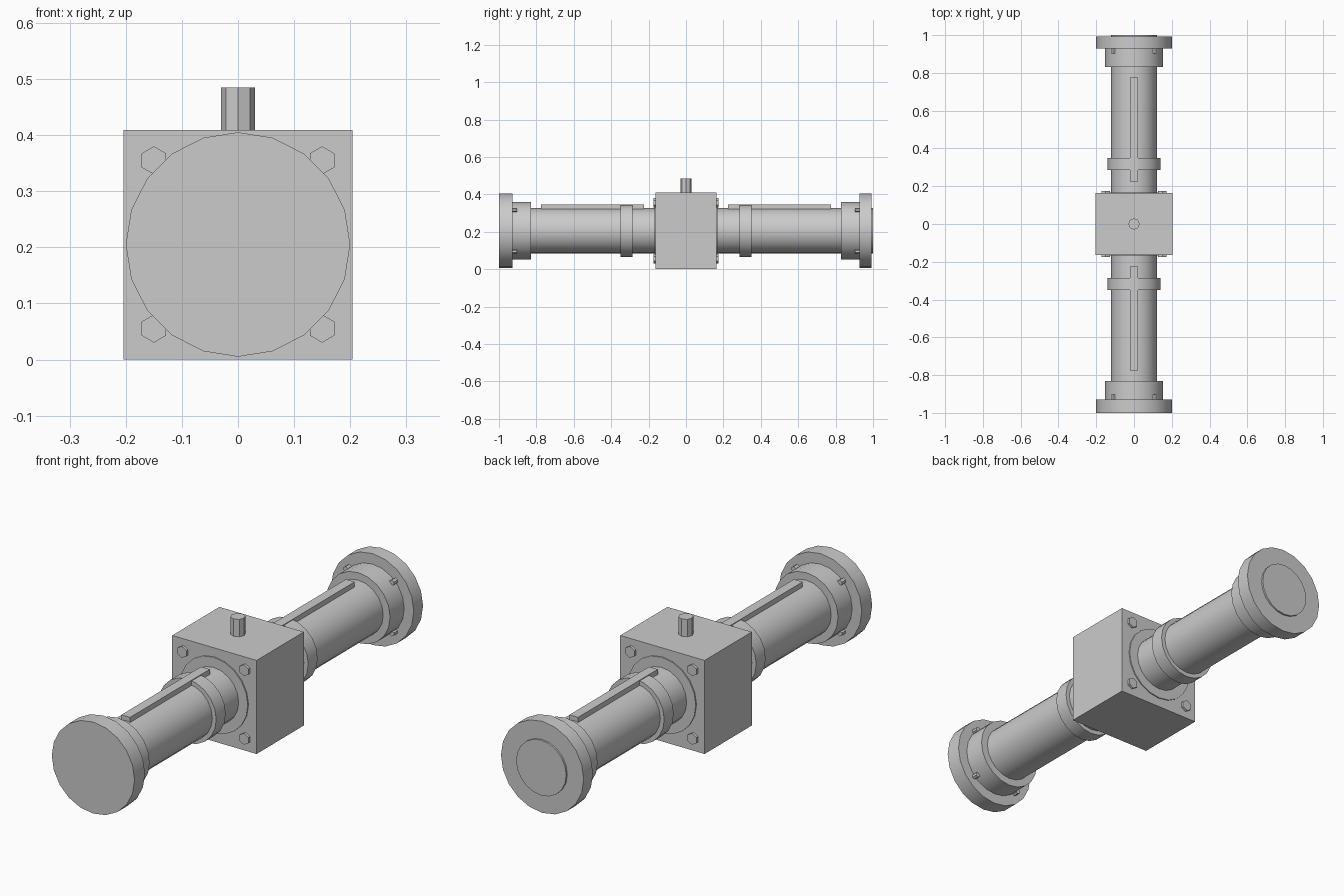
import bpy
from math import pi, radians, sin, cos

cube = bpy.data.objects.get("Cube")
if cube:
    bpy.data.objects.remove(cube, do_unlink=True)

AXIS_Z = 0.205  # height of the pipe axis

grey = bpy.data.materials.new("plain grey")
grey.use_nodes = True
grey.diffuse_color = (0.6, 0.6, 0.6, 1)
grey.node_tree.nodes["Principled BSDF"].inputs["Base Color"].default_value = (0.6, 0.6, 0.6, 1)


def finish(name, smooth=False):
    obj = bpy.context.object
    obj.name = name
    obj.data.materials.append(grey)
    bpy.ops.object.transform_apply(location=False, rotation=True, scale=True)
    if smooth:
        bpy.ops.object.shade_smooth_by_angle(angle=radians(30))
    return obj


def box(name, x, y, z):
    """Box between (min, max) pairs on each axis."""
    spans = (x, y, z)
    bpy.ops.mesh.primitive_cube_add(size=1, location=[(a + b) / 2 for a, b in spans])
    bpy.context.object.scale = [abs(b - a) for a, b in spans]
    return finish(name)


def rod(name, radius, y0, y1, sides=20, x=0, z=AXIS_Z):
    """Cylinder along y with a vertex pointing up."""
    bpy.ops.mesh.primitive_cylinder_add(
        vertices=sides, radius=radius, depth=abs(y1 - y0),
        location=(x, (y0 + y1) / 2, z), rotation=(pi / 2, 0, 0))
    return finish(name, sides > 8)


# Central block with the stem on top
box("valve_block", (-0.204, 0.204), (-0.163, 0.163), (0, 0.409))
bpy.ops.mesh.primitive_cylinder_add(vertices=8, radius=0.03, depth=0.125,
                                    location=(0, 0, 0.4225), rotation=(0, 0, pi / 2))
finish("top_stem")

for side, s, flange_end, pipe_end in (("front", -1, 1.0, 0.99), ("back", 1, 0.992, 1.0)):
    # Pipe, end flange, collar and ring
    rod(side + "_pipe", 0.121, s * 0.15, s * pipe_end)
    rod(side + "_flange", 0.2, s * 0.928, s * flange_end)
    rod(side + "_collar", 0.154, s * 0.83, s * 0.93)
    rod(side + "_ring", 0.14, s * 0.285, s * 0.35)
    rod(side + "_seat_plate", 0.165, s * 0.155, s * 0.168)

    # Raised key strip along the top of the pipe
    box(side + "_key_strip", (-0.021, 0.021), (s * 0.225, s * 0.775), (0.3, 0.345))

    # Block bolts, and small flange bolts around the collar
    for i in range(4):
        angle = pi / 4 + i * pi / 2
        dx, dz = cos(angle), sin(angle)
        rod(f"{side}_block_bolt_{i + 1}", 0.025, s * 0.155, s * 0.174, 6,
            dx * 0.212, AXIS_Z + dz * 0.212)
        rod(f"{side}_flange_bolt_{i + 1}", 0.012, s * 0.903, s * 0.935, 6,
            dx * 0.157, AXIS_Z + dz * 0.157)
